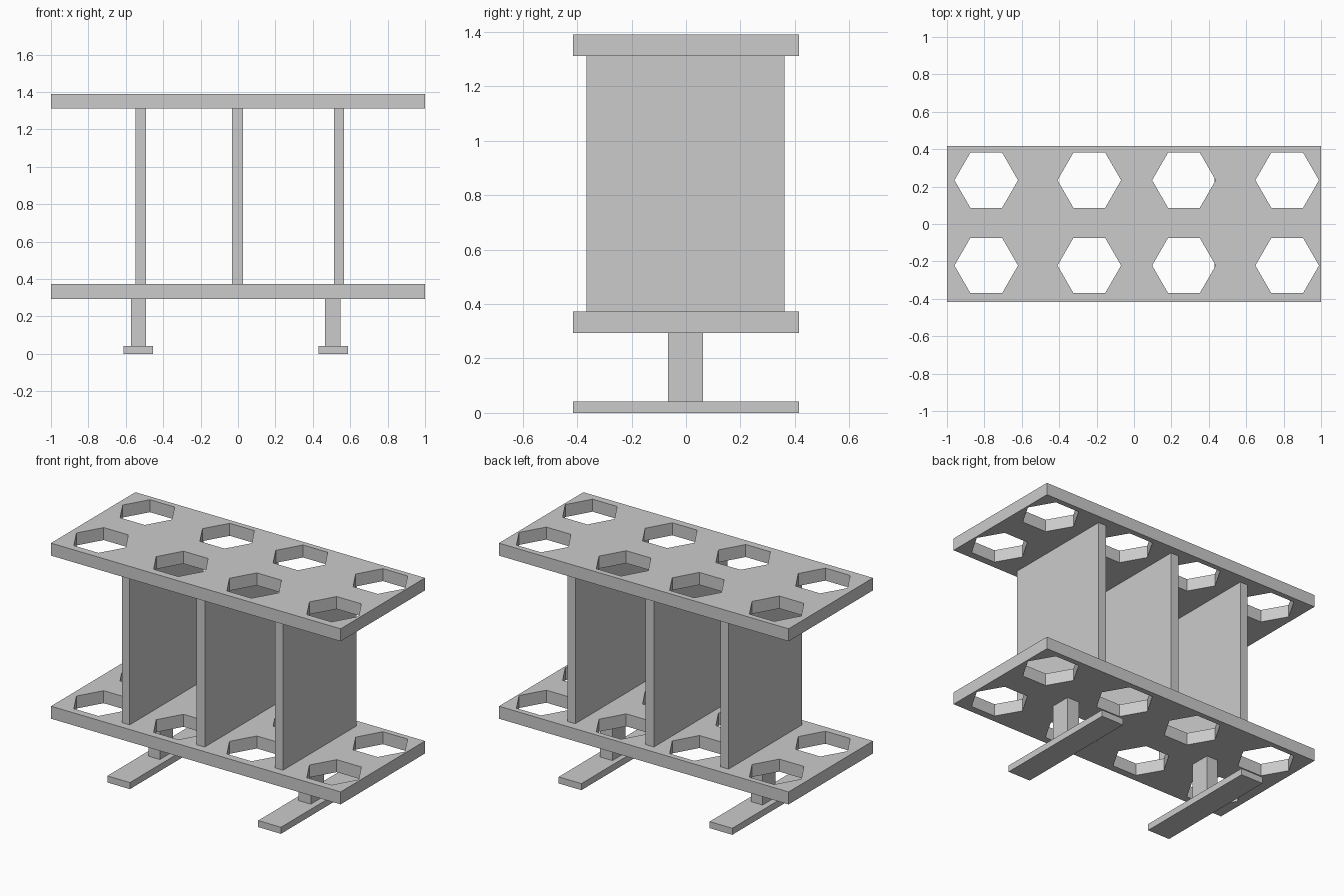
import bpy
from math import cos, sin, pi

if "Cube" in bpy.data.objects:
    bpy.data.objects.remove(bpy.data.objects["Cube"])


def box(name, x0, x1, y0, y1, z0, z1):
    bpy.ops.mesh.primitive_cube_add(
        size=1, location=((x0 + x1) / 2, (y0 + y1) / 2, (z0 + z1) / 2))
    ob = bpy.context.object
    ob.name = name
    ob.scale = (x1 - x0, y1 - y0, z1 - z0)
    bpy.ops.object.transform_apply(location=False, rotation=False, scale=True)


def add_loop(curve, points):
    s = curve.splines.new('POLY')
    s.points.add(len(points) - 1)
    for p, (x, y) in zip(s.points, points):
        p.co = (x, y, 0, 1)
    s.use_cyclic_u = True


def pierced_plate(name, z0, z1):
    # filled outline with hexagonal holes, extruded to the plate thickness
    curve = bpy.data.curves.new(name, 'CURVE')
    curve.dimensions = '2D'
    curve.fill_mode = 'BOTH'
    curve.extrude = (z1 - z0) / 2
    add_loop(curve, [(-1, -W), (1, -W), (1, W), (-1, W)])
    for cx in (-0.79, -0.239, 0.267, 0.819):
        for cy in (-0.222, 0.234):
            add_loop(curve, [(cx + 0.17 * cos(i * pi / 3), cy + 0.17 * sin(i * pi / 3))
                             for i in range(6)])
    ob = bpy.data.objects.new(name, curve)
    bpy.context.collection.objects.link(ob)
    ob.location.z = (z0 + z1) / 2
    bpy.ops.object.select_all(action='DESELECT')
    ob.select_set(True)
    bpy.context.view_layer.objects.active = ob
    bpy.ops.object.convert(target='MESH')
    bpy.ops.object.shade_flat()


W = 0.416  # half depth

# Two shelves with holes
pierced_plate("lower_shelf", 0.294, 0.372)
pierced_plate("upper_shelf", 1.312, 1.39)

# Upright dividers between the shelves
for name, x0, x1 in (("left", -0.547, -0.492), ("middle", -0.031, 0.026), ("right", 0.512, 0.567)):
    box(name + "_divider", x0, x1, -0.365, 0.361, 0.372, 1.312)

# Short posts standing on long feet
for name, px0, px1, fx0, fx1 in (("left", -0.573, -0.493, -0.611, -0.455),
                                 ("right", 0.464, 0.549, 0.431, 0.588)):
    box(name + "_post", px0, px1, -0.066, 0.063, 0.041, 0.294)
    box(name + "_foot", fx0, fx1, -W, W, 0, 0.041)
